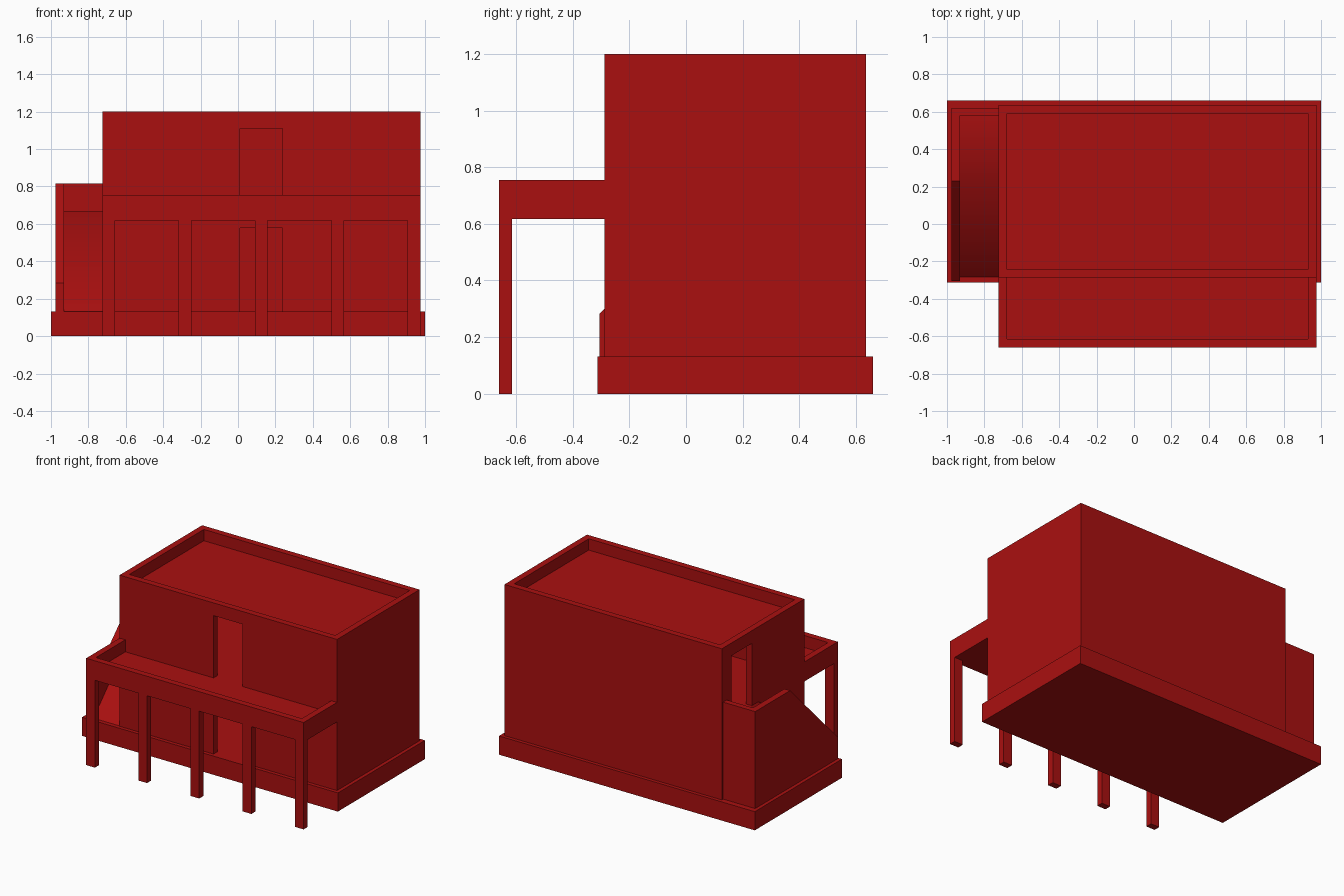
import bpy
import bmesh
import math

cube = bpy.data.objects.get("Cube")
if cube:
    bpy.data.objects.remove(cube, do_unlink=True)

red = bpy.data.materials.new("deep red")
red.use_nodes = True
COLOUR = (0.4, 0.005, 0.005, 1)
red.diffuse_color = COLOUR
red.node_tree.nodes["Principled BSDF"].inputs["Base Color"].default_value = COLOUR


def prism(name, x0, x1, profile):
    """Extrude a (y, z) profile from x0 to x1."""
    bm = bmesh.new()
    face = bm.faces.new([bm.verts.new((x0, y, z)) for y, z in profile])
    moved = bmesh.ops.extrude_face_region(bm, geom=[face])["geom"]
    verts = [v for v in moved if isinstance(v, bmesh.types.BMVert)]
    bmesh.ops.translate(bm, verts=verts, vec=(x1 - x0, 0, 0))
    bmesh.ops.recalc_face_normals(bm, faces=bm.faces)
    mesh = bpy.data.meshes.new(name)
    bm.to_mesh(mesh)
    bm.free()
    mesh.materials.append(red)
    obj = bpy.data.objects.new(name, mesh)
    bpy.context.collection.objects.link(obj)
    return obj


def box(name, x0, x1, y0, y1, z0, z1):
    return prism(name, x0, x1, [(y0, z0), (y1, z0), (y1, z1), (y0, z1)])


def cut(obj, *limits):
    """Subtract a box from an object and bake the result."""
    cutter = box("cutter", *limits)
    cutter.hide_render = True
    mod = obj.modifiers.new("cut", 'BOOLEAN')
    mod.operation = 'DIFFERENCE'
    mod.solver = 'EXACT'
    mod.object = cutter
    bpy.context.view_layer.update()
    graph = bpy.context.evaluated_depsgraph_get()
    mesh = bpy.data.meshes.new_from_object(obj.evaluated_get(graph))
    obj.modifiers.clear()
    obj.data = mesh
    bpy.data.objects.remove(cutter, do_unlink=True)


# Main levels and limits
WALL = 0.045
BASE, CEILING, FLOOR, RAIL, ROOF, TOP = 0.132, 0.617, 0.67, 0.755, 1.12, 1.2
LEFT, RIGHT, FRONT, BACK = -0.725, 0.975, -0.287, 0.635
PORCH = -0.66
inner = (LEFT + WALL, RIGHT - WALL, FRONT + WALL, BACK - WALL)

# Foundation slab
box("foundation", -1, 1, -0.313, 0.66, 0, BASE)

# Hollow two-storey house with a sunken roof and door openings
house = box("house_walls", LEFT, RIGHT, FRONT, BACK, BASE - 0.03, TOP)
cut(house, *inner, BASE, CEILING)
cut(house, *inner, FLOOR, ROOF - 0.008)
cut(house, *inner, ROOF, TOP + 0.1)
for z0, z1 in ((BASE, 0.577), (FLOOR, 1.11)):
    cut(house, 0.01, 0.237, FRONT - 0.1, FRONT + 0.1, z0, z1)
cut(house, LEFT - 0.1, LEFT + 0.1, 0.3, 0.53, FLOOR, 1.11)

# Front balcony with a solid parapet
balcony = box("balcony", LEFT, RIGHT, PORCH, FRONT, CEILING, RAIL)
cut(balcony, LEFT + WALL, RIGHT - WALL, PORCH + WALL, FRONT + 0.1, FLOOR, RAIL + 0.1)

# Porch posts
POST = 0.068
for i in range(5):
    x = LEFT + i * (RIGHT - LEFT - POST) / 4
    box("porch_post", x, x + POST, PORCH, PORCH + WALL, 0, CEILING)

# Parapet around the outside stair
OUT = -0.975
parapet = prism("stair_parapet", OUT, LEFT,
                [(-0.305, BASE), (-0.305, 0.283), (0.23, 0.817), (0.62, 0.817), (0.62, BASE)])
cut(parapet, OUT + WALL, LEFT + 0.1, -0.5, 0.58, BASE - 0.1, 1)

# Stair ramp and landing
ramp = prism("stair_ramp", OUT + WALL, LEFT,
             [(-0.283, BASE), (0.23, FLOOR), (0.58, FLOOR), (0.58, BASE)])
bpy.ops.object.select_all(action='DESELECT')
ramp.select_set(True)
bpy.context.view_layer.objects.active = ramp
bpy.ops.object.shade_smooth_by_angle(angle=math.radians(50))
